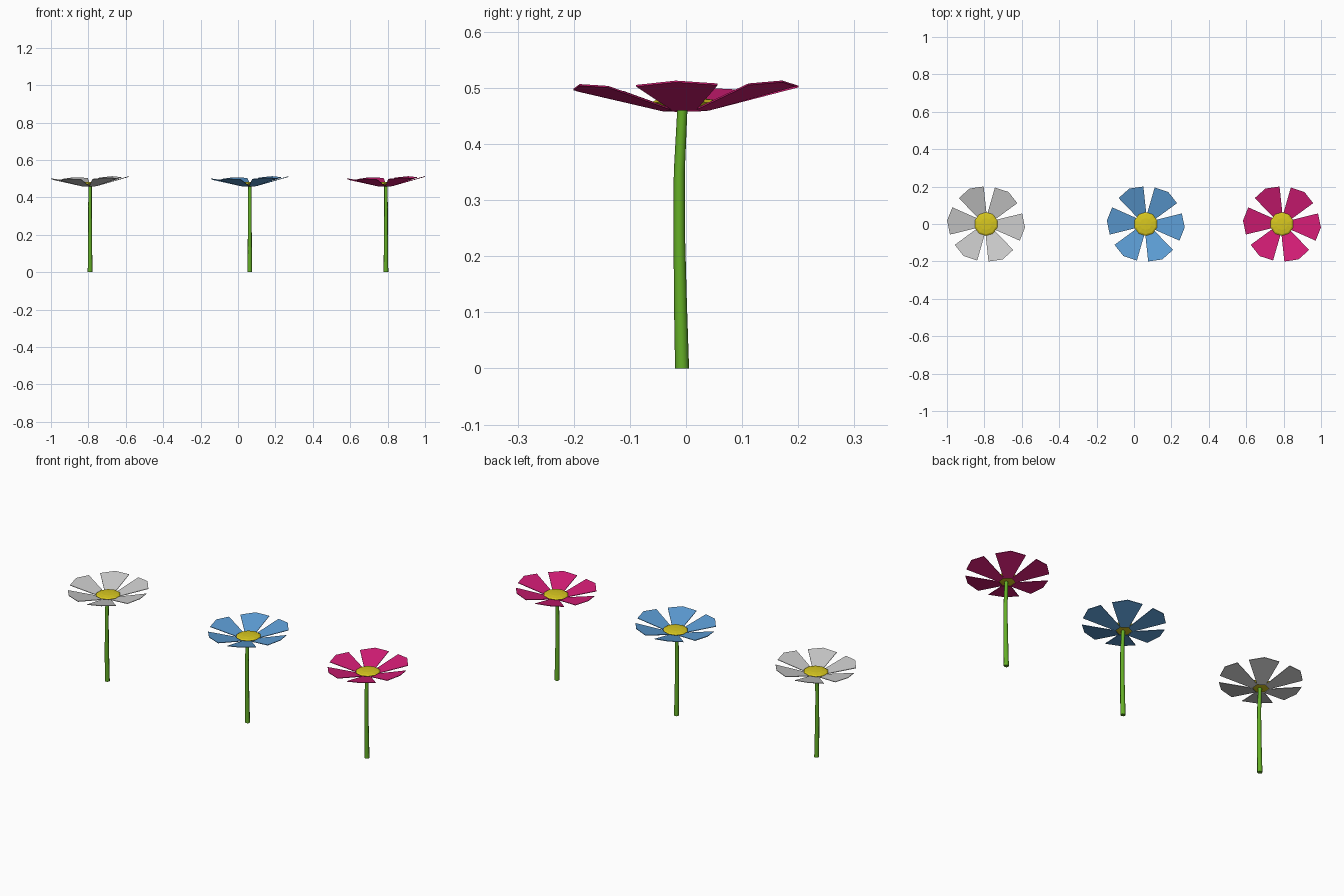
import bpy, bmesh
from math import sin, cos, pi, radians

if "Cube" in bpy.data.objects:
    bpy.data.objects.remove(bpy.data.objects["Cube"])


def material(name, rgb):
    m = bpy.data.materials.new(name)
    m.diffuse_color = (*rgb, 1)
    m.use_nodes = True
    m.node_tree.nodes["Principled BSDF"].inputs["Base Color"].default_value = m.diffuse_color
    return m


GREEN = material("stem_green", (0.13, 0.43, 0.02))
YELLOW = material("centre_yellow", (0.68, 0.57, 0.014))
BLUE = material("petal_blue", (0.11, 0.34, 0.67))
PINK = material("petal_pink", (0.66, 0.012, 0.18))


def finish(bm, name, x, mat):
    bmesh.ops.recalc_face_normals(bm, faces=bm.faces)
    mesh = bpy.data.meshes.new(name)
    bm.to_mesh(mesh)
    bm.free()
    ob = bpy.data.objects.new(name, mesh)
    ob.location.x = x
    bpy.context.collection.objects.link(ob)
    if mat:
        mesh.materials.append(mat)
    return ob


# Slightly bowed, tapering stem: (y, z, radius) per ring
STEM = [(-0.007, 0, 0.0125), (-0.010, 0.12, 0.0115), (-0.012, 0.24, 0.0102),
        (-0.012, 0.35, 0.0098), (-0.006, 0.472, 0.009)]


def stem(name, x, sides=8):
    bm = bmesh.new()
    rings = [[bm.verts.new((r * cos(2 * pi * i / sides), y + r * sin(2 * pi * i / sides), z))
              for i in range(sides)] for y, z, r in STEM]
    for a, b in zip(rings, rings[1:]):
        for i in range(sides):
            j = (i + 1) % sides
            bm.faces.new((a[i], a[j], b[j], b[i])).smooth = True
    bm.faces.new(rings[0][::-1])
    bm.faces.new(rings[-1])
    finish(bm, name, x, GREEN)


# Petal outline: (distance from the centre, sideways offset)
PETAL = [(0.035, -0.021), (0.187, -0.073), (0.209, 0), (0.187, 0.073), (0.035, 0.021)]
THICK = 0.003


def petals(name, x, mat):
    bm = bmesh.new()
    for k in range(6):
        a = radians(-5 + 60 * k)
        low, high = [], []
        for u, v in PETAL:
            px, py = u * cos(a) - v * sin(a), u * sin(a) + v * cos(a)
            # Petals rise outwards; the whole head leans a little
            z = 0.464 + 0.26 * (u - 0.055) + 0.03 * px + 0.015 * py
            low.append(bm.verts.new((px, py, z)))
            high.append(bm.verts.new((px, py, z + THICK)))
        bm.faces.new(low[::-1])
        bm.faces.new(high)
        for i in range(5):
            j = (i + 1) % 5
            bm.faces.new((low[i], low[j], high[j], high[i]))
    finish(bm, name, x, mat)


# Flattened yellow flower centre
def centre(name, x):
    bm = bmesh.new()
    bmesh.ops.create_uvsphere(bm, u_segments=10, v_segments=6, radius=1)
    for v in bm.verts:
        v.co.x *= 0.063
        v.co.y *= 0.063
        v.co.z = 0.473 + 0.010 * v.co.z + 0.03 * v.co.x
    finish(bm, name, x, YELLOW)


for label, x, mat in [("white", -0.791, None), ("blue", 0.063, BLUE), ("pink", 0.791, PINK)]:
    stem(label + "_flower_stem", x)
    petals(label + "_flower_petals", x, mat)
    centre(label + "_flower_centre", x)
